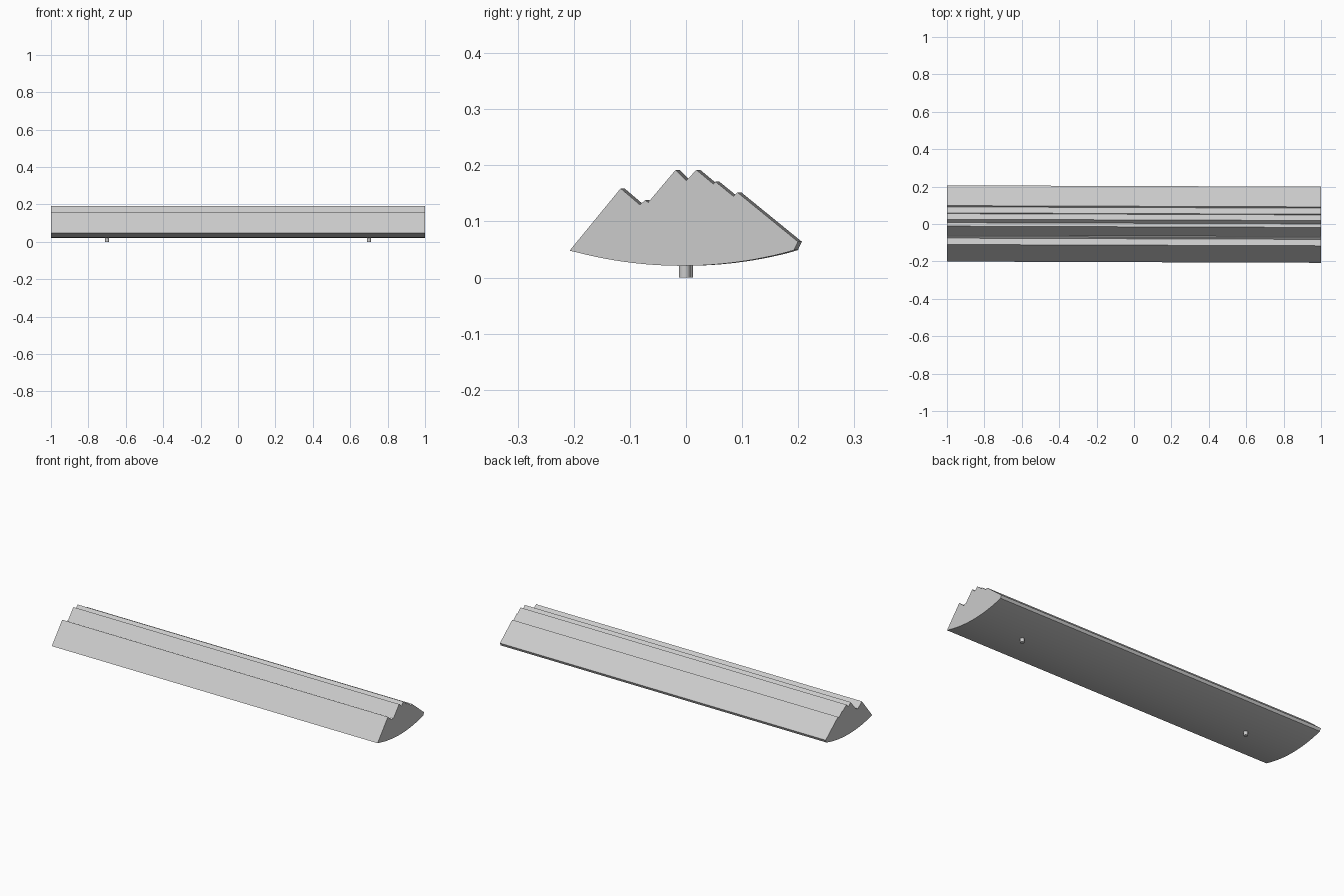
import bpy, bmesh, math

if "Cube" in bpy.data.objects:
    bpy.data.objects.remove(bpy.data.objects["Cube"])

grey = bpy.data.materials.new("light grey")
grey.diffuse_color = (0.6, 0.6, 0.6, 1)
grey.use_nodes = True
grey.node_tree.nodes["Principled BSDF"].inputs["Base Color"].default_value = grey.diffuse_color

YAW = -0.0034  # the bar sits very slightly turned


def finish(bm, name):
    bmesh.ops.recalc_face_normals(bm, faces=bm.faces)
    me = bpy.data.meshes.new(name)
    bm.to_mesh(me)
    bm.free()
    ob = bpy.data.objects.new(name, me)
    bpy.context.collection.objects.link(ob)
    me.materials.append(grey)
    bpy.ops.object.select_all(action='DESELECT')
    ob.select_set(True)
    bpy.context.view_layer.objects.active = ob
    bpy.ops.object.shade_smooth_by_angle(angle=math.radians(20))
    return ob


# Stepped ridge profile (y, z), from front tip over the top to the back
ridge = [(-0.204, 0.048), (-0.113, 0.159), (-0.079, 0.130), (-0.069, 0.138),
         (-0.064, 0.134), (-0.015, 0.192), (0.004, 0.173), (0.022, 0.192),
         (0.052, 0.167), (0.056, 0.171), (0.088, 0.145), (0.095, 0.152),
         (0.203, 0.064), (0.196, 0.049)]

# Shallow curved underside
N = 24
centre, half, sag = -0.004, 0.2, 0.0275
R = (half ** 2 + sag ** 2) / (2 * sag)
a = math.asin(half / R)
under = []
for i in range(1, N):
    t = a - 2 * a * i / N
    under.append((centre + R * math.sin(t), 0.021 + R * (1 - math.cos(t))))

# Long extruded bar
bm = bmesh.new()
face = bm.faces.new([bm.verts.new((-1, y, z)) for y, z in ridge + under])
out = bmesh.ops.extrude_face_region(bm, geom=[face])
for v in out["geom"]:
    if isinstance(v, bmesh.types.BMVert):
        v.co.x = 1
for v in bm.verts:
    v.co.y += YAW * v.co.x
finish(bm, "ridged_bar")

# Two locating pegs underneath
for side, name in ((-1, "left_peg"), (1, "right_peg")):
    bm = bmesh.new()
    bmesh.ops.create_cone(bm, cap_ends=True, segments=24, radius1=0.0105,
                          radius2=0.0105, depth=0.03)
    bmesh.ops.translate(bm, vec=(side * 0.7, side * 0.7 * YAW, 0.015), verts=bm.verts)
    finish(bm, name)
